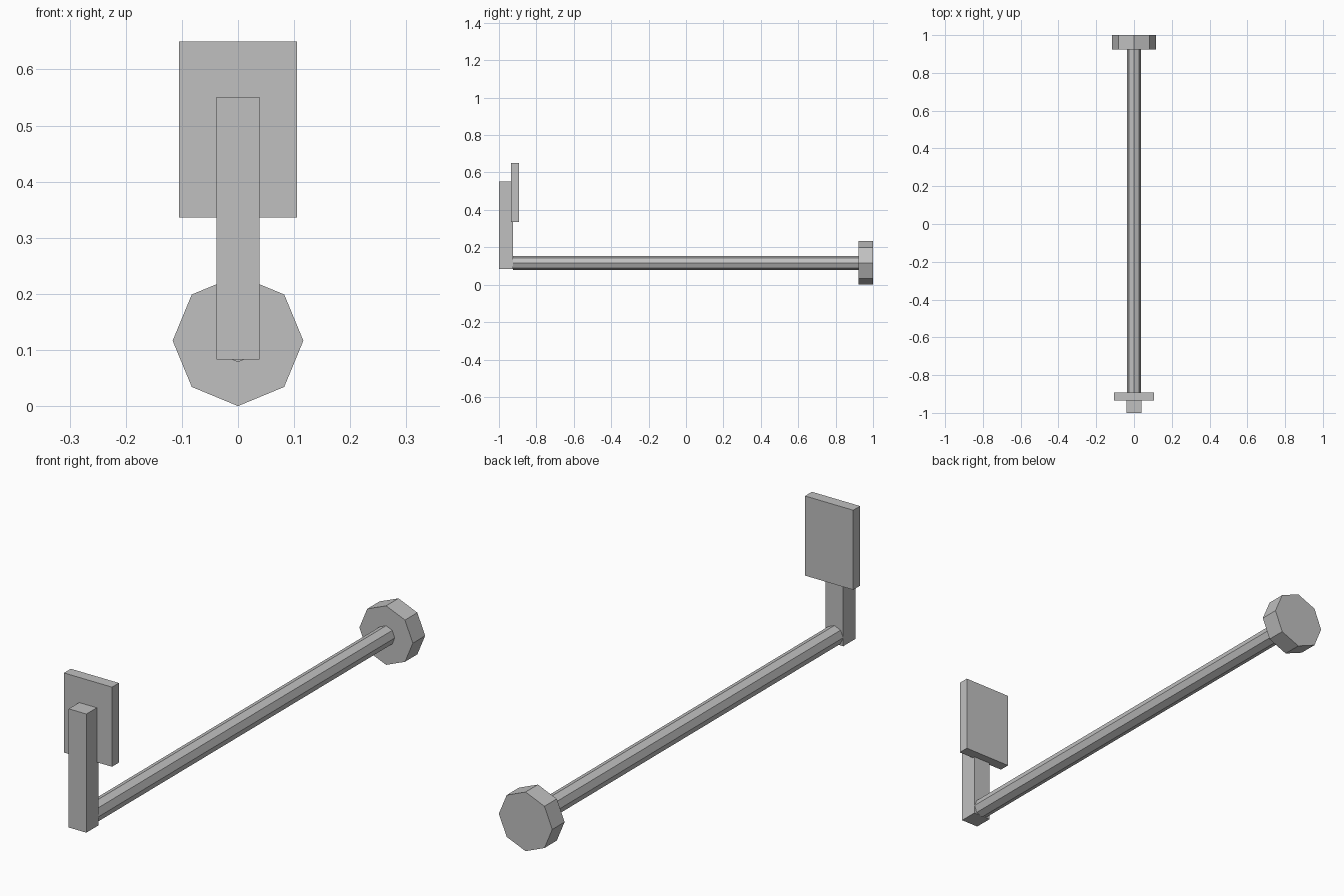
import bpy, math

if "Cube" in bpy.data.objects:
    bpy.data.objects.remove(bpy.data.objects["Cube"])

# Single plain grey
grey = bpy.data.materials.new("plain grey")
grey.diffuse_color = (0.53, 0.53, 0.53, 1.0)
grey.use_nodes = True
grey.node_tree.nodes["Principled BSDF"].inputs["Base Color"].default_value = grey.diffuse_color

AXIS_Z = 0.1165  # height of the rod's centre line


def finish(obj, name):
    obj.name = name
    obj.data.name = name
    obj.data.materials.append(grey)
    bpy.ops.object.transform_apply(location=False, rotation=True, scale=True)


def box(name, x, y, z):
    """Box from (min, max) ranges."""
    ranges = (x, y, z)
    bpy.ops.mesh.primitive_cube_add(size=1, location=[(a + b) / 2 for a, b in ranges])
    obj = bpy.context.object
    obj.scale = [b - a for a, b in ranges]
    finish(obj, name)


def octagon_bar(name, radius, y0, y1):
    """Eight-sided bar along y with corners on the x and z axes."""
    bpy.ops.mesh.primitive_cylinder_add(
        vertices=8, radius=radius, depth=y1 - y0,
        location=(0, (y0 + y1) / 2, AXIS_Z), rotation=(math.pi / 2, 0, 0))
    finish(bpy.context.object, name)


# Long rod and the wide disc on its far end
octagon_bar("rod", 0.038, -0.926, 0.924)
octagon_bar("end_disc", 0.1165, 0.923, 1.0)

# Upright post at the near end and the flat plate behind it
box("post", (-0.0385, 0.0385), (-1.0, -0.925), (0.083, 0.551))
box("plate", (-0.105, 0.105), (-0.935, -0.892), (0.336, 0.65))
